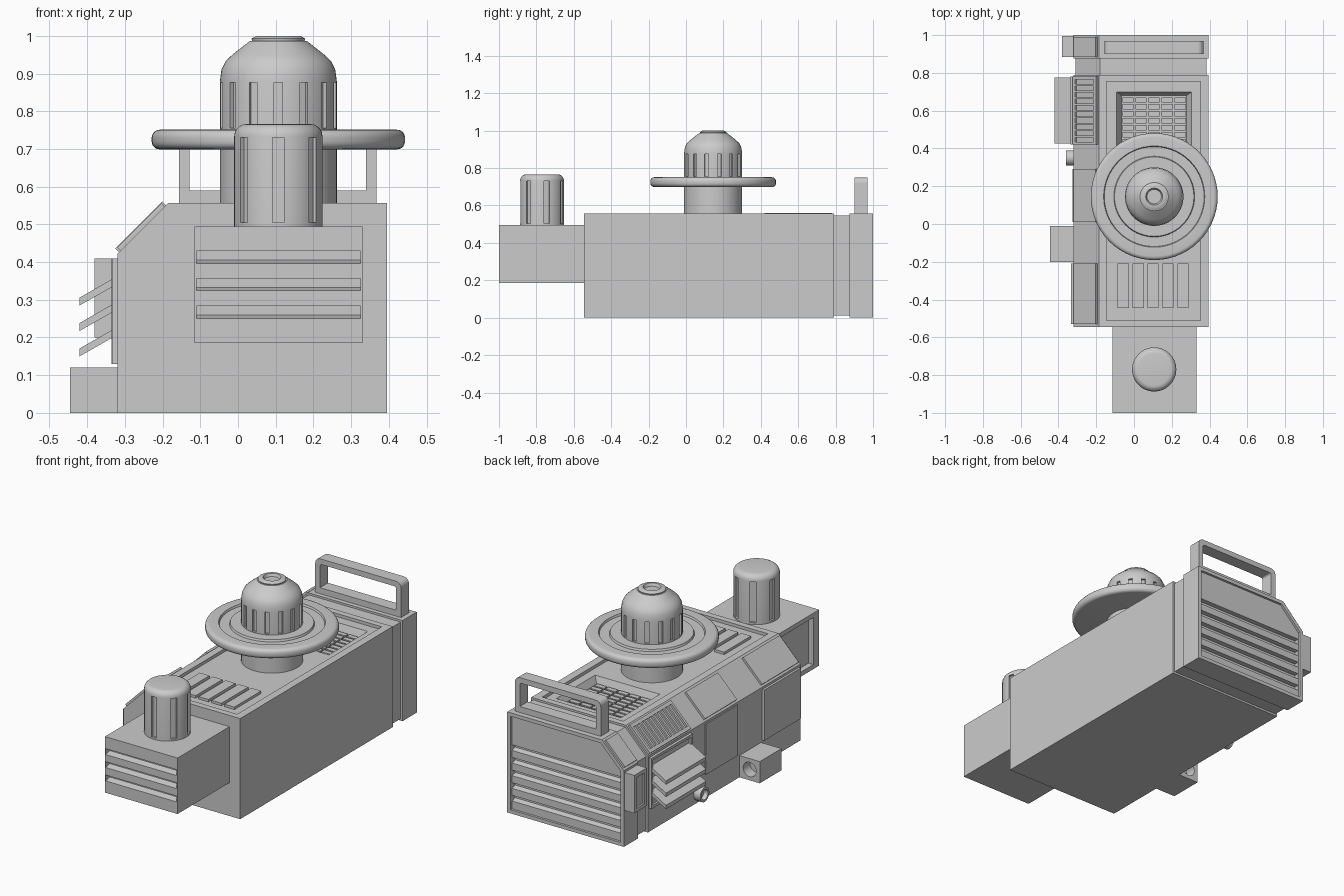
import bpy, bmesh
from math import sin, cos, pi, radians, sqrt
from mathutils import Matrix, Vector

if "Cube" in bpy.data.objects:
    bpy.data.objects.remove(bpy.data.objects["Cube"])


def finish(bm, name):
    bmesh.ops.recalc_face_normals(bm, faces=bm.faces)
    me = bpy.data.meshes.new(name)
    bm.to_mesh(me)
    bm.free()
    ob = bpy.data.objects.new(name, me)
    bpy.context.collection.objects.link(ob)
    return ob


def prism(name, pts, a, b, axis='y'):
    """Extrude a 2D outline from a to b along an axis."""
    place = {'x': lambda p, t: (t, p[0], p[1]), 'y': lambda p, t: (p[0], t, p[1]),
             'z': lambda p, t: (p[0], p[1], t)}[axis]
    bm = bmesh.new()
    f = bm.faces.new([bm.verts.new(place(p, a)) for p in pts])
    ext = bmesh.ops.extrude_face_region(bm, geom=[f])['geom']
    move = Vector(place((0, 0), b - a))
    bmesh.ops.translate(bm, vec=move, verts=[v for v in ext if isinstance(v, bmesh.types.BMVert)])
    return finish(bm, name)


def box(name, x0, x1, y0, y1, z0, z1):
    return prism(name, [(x0, z0), (x1, z0), (x1, z1), (x0, z1)], y0, y1)


def boxes(name, items):
    bm = bmesh.new()
    for x0, x1, y0, y1, z0, z1 in items:
        m = Matrix.Translation(((x0 + x1) / 2, (y0 + y1) / 2, (z0 + z1) / 2)) @ \
            Matrix.Diagonal((x1 - x0, y1 - y0, z1 - z0, 1))
        bmesh.ops.create_cube(bm, size=1, matrix=m)
    return finish(bm, name)


def lathe(name, profile, cx, cy, steps=56):
    bm = bmesh.new()
    vs = [bm.verts.new((cx + r, cy, z)) for r, z in profile]
    es = [bm.edges.new(p) for p in zip(vs, vs[1:])]
    bmesh.ops.spin(bm, geom=vs + es, cent=(cx, cy, 0), axis=(0, 0, 1), angle=2 * pi, steps=steps)
    bmesh.ops.remove_doubles(bm, verts=bm.verts, dist=1e-5)
    return finish(bm, name)


def cut(ob, *cutters):
    for c in cutters:
        m = ob.modifiers.new('cut', 'BOOLEAN')
        m.operation, m.solver, m.object = 'DIFFERENCE', 'EXACT', c
        dg = bpy.context.evaluated_depsgraph_get()
        me = bpy.data.meshes.new_from_object(ob.evaluated_get(dg))
        ob.modifiers.clear()
        ob.data = me
        bpy.data.objects.remove(c)
    return ob


def smooth(ob):
    bpy.ops.object.select_all(action='DESELECT')
    ob.select_set(True)
    bpy.context.view_layer.objects.active = ob
    bpy.ops.object.shade_smooth_by_angle(angle=radians(35))


def flutes(count, cx, cy, r, w, depth, z0, z1):
    """Ring of upright groove cutters."""
    bm = bmesh.new()
    for i in range(count):
        m = Matrix.Translation((cx, cy, 0)) @ Matrix.Rotation(-pi / 2 + 2 * pi * i / count, 4, 'Z') @ \
            Matrix.Translation((r, 0, (z0 + z1) / 2)) @ Matrix.Diagonal((2 * depth, w, z1 - z0, 1))
        bmesh.ops.create_cube(bm, size=1, matrix=m)
    return finish(bm, 'flutes')


def arc(cx, cz, r, a0, a1, n=5):
    return [(cx + r * cos(radians(a0 + (a1 - a0) * i / n)),
             cz + r * sin(radians(a0 + (a1 - a0) * i / n))) for i in range(n + 1)]


def shell(d=0):
    """Body cross-section, inset by d."""
    k = d * 0.414
    return [(-0.32 + d, d), (0.395 - d, d), (0.395 - d, 0.557 - d),
            (-0.185 + k, 0.557 - d), (-0.32 + d, 0.422 - k)]


def slope(s0, s1, t0, t1):
    """Rectangle on the sloped shoulder: s up the slope, t outward."""
    q = 1 / sqrt(2)
    return [(-0.32 + (s - t) * q, 0.422 + (s + t) * q) for s, t in ((s0, t0), (s1, t0), (s1, t1), (s0, t1))]


# Main body with sunken top deck and tapered grille pit
body = prism('main_body', shell(), -0.545, 0.79)
cut(body, box('c', -0.145, 0.352, -0.51, 0.755, 0.54, 0.6))
pit = box('c', -0.092, 0.305, 0.36, 0.70, 0.49, 0.5405)
for v in pit.data.vertices:
    if v.co.z < 0.5:
        v.co.x += 0.027 if v.co.x < 0 else -0.027
        v.co.y += 0.02 if v.co.y < 0.5 else -0.02
cut(body, pit)
boxes('grille_blocks', [(-0.062 + 0.069 * i, -0.002 + 0.069 * i, 0.385 + 0.037 * j, 0.412 + 0.037 * j, 0.488, 0.51)
                        for i in range(5) for j in range(8)])
boxes('deck_slats', [(-0.087 + 0.079 * i, -0.027 + 0.079 * i, -0.445, -0.21, 0.535, 0.554) for i in range(5)])

# Rear neck and rear plate with ribbed back
prism('rear_neck', shell(0.011), 0.78, 0.885)
plate = prism('rear_plate', shell(), 0.875, 1.0)
cut(plate, prism('c', shell(0.02), 0.987, 1.05))
for i in range(5):
    z = 0.06 + 0.07 * i
    cut(plate, prism('c', [(0.96, z + 0.012), (1.0, z), (1.0, z + 0.035), (0.96, z + 0.035)], -0.299, 0.374, 'x'))


# Carry handle
def rounded(x0, x1, z0, z1, r):
    return [(x0, z0), (x1, z0)] + arc(x1 - r, z1 - r, r, 0, 90) + arc(x0 + r, z1 - r, r, 90, 180)


handle = prism('carry_handle', rounded(-0.157, 0.368, 0.55, 0.75, 0.03), 0.9, 0.97)
cut(handle, prism('c', rounded(-0.128, 0.339, 0.59, 0.72, 0.012), 0.8, 1.1))

# Front box with slots and a side recess
front = box('front_box', -0.115, 0.33, -1.0, -0.54, 0.185, 0.495)
for z in (0.25, 0.324, 0.396):
    cut(front, prism('c', [(-1.01, z - 0.002), (-0.965, z + 0.009), (-0.965, z + 0.033), (-1.01, z + 0.033)],
                     -0.11, 0.325, 'x'))
cut(front, box('c', -0.2, -0.085, -0.95, -0.575, 0.21, 0.47))

# Front knob
knob = lathe('front_knob', [(0, 0.48), (0.117, 0.48)] + arc(0.085, 0.734, 0.032, 0, 90) + [(0, 0.766)], 0.107, -0.77)
smooth(cut(knob, flutes(7, 0.107, -0.77, 0.117, 0.03, 0.012, 0.505, 0.73)))

# Turret post, wide disc and dome
CX, CY = 0.107, 0.145
smooth(lathe('turret_post', [(0, 0.52), (0.155, 0.52), (0.155, 0.72), (0, 0.72)], CX, CY))
disc = [(0, 0.7)] + arc(0.315, 0.72, 0.021, -90, 0) + arc(0.315, 0.73, 0.021, 0, 90) + \
       [(0.268, 0.751), (0.264, 0.74), (0.214, 0.74), (0.21, 0.751), (0, 0.751)]
smooth(lathe('turret_disc', disc, CX, CY))
dome = [(0, 0.745), (0.155, 0.745), (0.155, 0.88), (0.151, 0.91), (0.14, 0.933), (0.122, 0.95),
        (0.075, 0.987), (0.07, 0.987), (0.071, 0.993), (0.058, 1.0), (0.045, 1.0), (0.038, 0.985), (0, 0.985)]
dome_ob = lathe('turret_dome', dome, CX, CY)
smooth(cut(dome_ob, flutes(14, CX, CY, 0.155, 0.022, 0.012, 0.755, 0.876)))

# Sloped shoulder panels
for name, y0, y1 in (('front', -0.53, -0.21), ('middle', 0.01, 0.29), ('rear', 0.885, 0.99)):
    prism(name + '_shoulder_panel', slope(0.012, 0.178, -0.005, 0.012), y0, y1)
vent = prism('shoulder_vent', slope(0.006, 0.182, -0.005, 0.014), 0.42, 0.78)
for i in range(10):
    y = 0.434 + 0.034 * i
    cut(vent, prism('c', slope(0.025, 0.163, 0.002, 0.03), y, y + 0.024))

# Side panels, framed louvre opening and its slats
box('front_side_panel', -0.333, -0.31, -0.53, -0.21, 0.13, 0.41)
box('middle_side_panel', -0.326, -0.31, 0.01, 0.29, 0.13, 0.41)
frame = box('louvre_frame', -0.335, -0.315, 0.42, 0.78, 0.13, 0.41)
cut(frame, box('c', -0.4, -0.323, 0.435, 0.765, 0.145, 0.395))
for i in range(3):
    z = 0.15 + 0.0675 * i
    prism('louvre_slat_%d' % (i + 1), [(-0.42, z), (-0.32, z + 0.057), (-0.32, z + 0.078), (-0.42, z + 0.021)],
          0.425, 0.775)

# Rear side box with recessed face
rear_box = box('rear_side_box', -0.38, -0.31, 0.885, 0.995, 0.2, 0.41)
cut(rear_box, box('c', -0.5, -0.37, 0.905, 0.975, 0.22, 0.39))

# Low side box with a round socket
socket = box('side_socket_box', -0.445, -0.31, -0.2, -0.01, 0, 0.12)
ring = [(0.04 * cos(2 * pi * i / 24), 0.04 * sin(2 * pi * i / 24)) for i in range(24)]
cut(socket, prism('c', [(-0.383 + a, 0.06 + b) for a, b in ring], -0.07, 0.05))

# Short pipe on the side
pipe = prism('side_pipe', [(0.35 + a, 0.052 + b) for a, b in ring], -0.36, -0.31, 'x')
cut(pipe, prism('c', [(0.35 + a * 0.7, 0.052 + b * 0.7) for a, b in ring], -0.4, -0.335, 'x'))
smooth(socket)
smooth(pipe)
